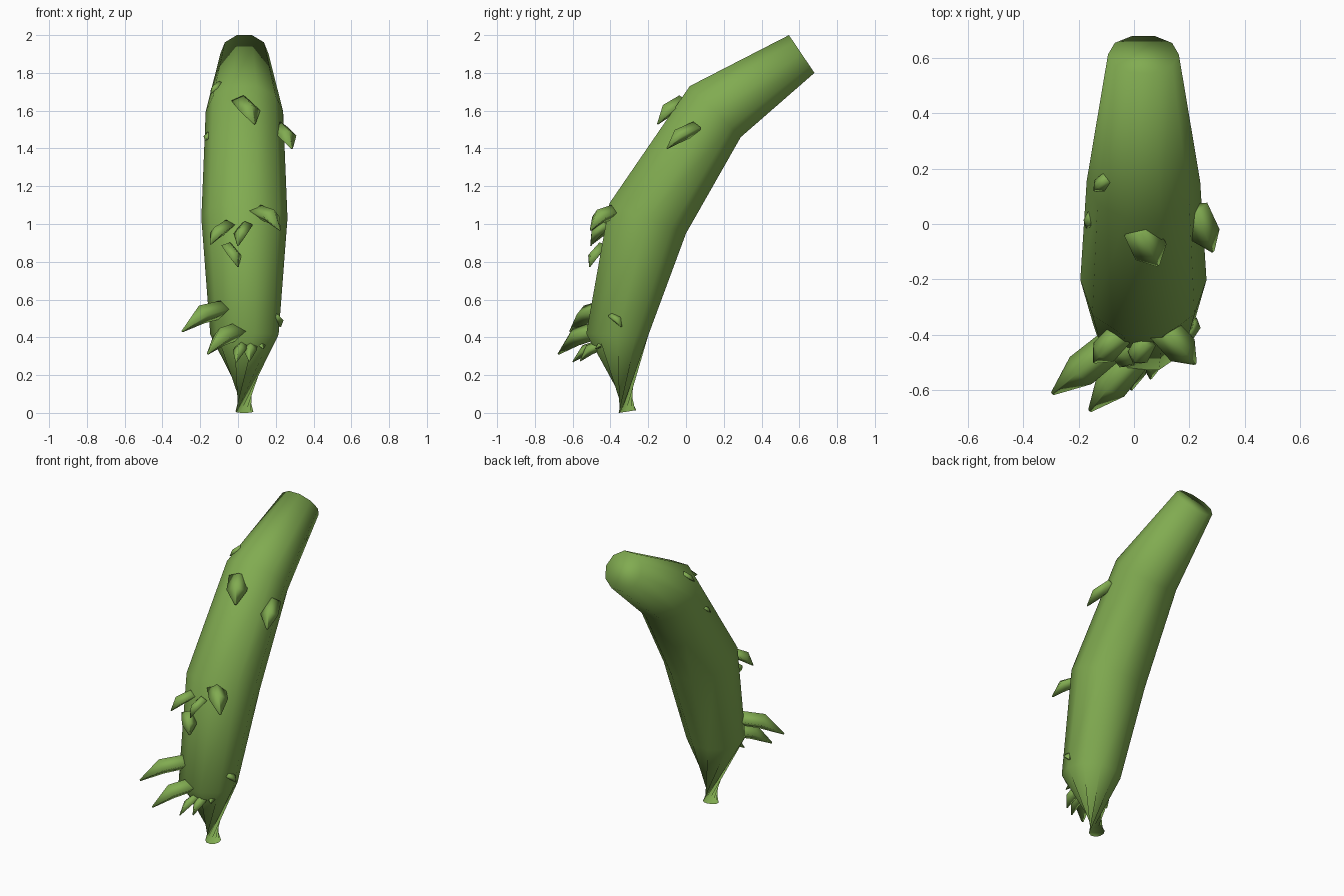
import bpy, bmesh, math
from mathutils import Vector

if "Cube" in bpy.data.objects:
    bpy.data.objects.remove(bpy.data.objects["Cube"])

green = bpy.data.materials.new("leaf green")
green.diffuse_color = (0.22, 0.41, 0.082, 1)
green.use_nodes = True
green.node_tree.nodes["Principled BSDF"].inputs["Base Color"].default_value = green.diffuse_color
CX = 0.034
SIDES = 10


def finish(name, bm):
    bmesh.ops.recalc_face_normals(bm, faces=bm.faces[:])
    me = bpy.data.meshes.new(name)
    bm.to_mesh(me)
    bm.free()
    for p in me.polygons:
        p.use_smooth = True
    me.materials.append(green)
    ob = bpy.data.objects.new(name, me)
    bpy.context.collection.objects.link(ob)
    return ob


def bridge(bm, a, b):
    n = len(a)
    for i in range(n):
        j = (i + 1) % n
        bm.faces.new((a[i], a[j], b[j], b[i]))


# Stalk: rings given by front (y, z), back (y, z), half width, twist
# the last ring is twisted so the skin pinches into a neck above the foot
rings = [
    ((0.545, 2.0), (0.68, 1.80), 0.128, 0),
    ((0.02, 1.73), (0.29, 1.46), 0.205, 0),
    ((-0.405, 1.11), (0.0, 0.95), 0.228, 0),
    ((-0.528, 0.42), (-0.2, 0.41), 0.181, 0),
    ((-0.355, 0.0), (-0.265, 0.014), 0.048, 154),
]
bm = bmesh.new()
loops = []
for front, back, half, twist in rings:
    f, b = Vector((0, *front)), Vector((0, *back))
    mid, arm = (f + b) / 2, (f - b) / 2 / math.cos(math.pi / SIDES)
    loop = []
    for i in range(SIDES):
        a = math.radians(18 + 36 * i + twist) + math.pi / 2
        loop.append(bm.verts.new(mid + arm * math.sin(a) + Vector((CX + half * math.cos(a), 0, 0))))
    loops.append(loop)
for a, b in zip(loops, loops[1:]):
    bridge(bm, a, b)
bm.faces.new(loops[0])
bm.faces.new(loops[-1])
finish("stalk", bm)


# Thorns: four-sided, drooping, tapering from a sunk base to a point
def thorn(name, base, tip, width, lift=0.03, thick=0.7):
    base, tip = Vector(base), Vector(tip)
    d = (tip - base).normalized()
    side = d.cross(Vector((0, 0, 1))).normalized()
    up = side.cross(d)
    bm = bmesh.new()
    prev = None
    for t, s in ((-0.12, 0.85), (0.5, 0.9), (1.0, 0.1)):
        c = base.lerp(tip, t)
        if t == 0.5:
            c += up * lift
        ring = [bm.verts.new(c + side * u * width * s / 2 + up * v * width * s * thick / 2)
                for u, v in ((1, 0), (0, 1), (-1, 0), (0, -1))]
        if prev:
            bridge(bm, prev, ring)
        else:
            bm.faces.new(ring)
        prev = ring
    bm.faces.new(prev)
    finish(name, bm)


thorns = [
    # large lower thorns
    ((-0.07, -0.43, 0.545), (-0.295, -0.613, 0.432), 0.14, 0.035, 0.8),
    ((0.01, -0.47, 0.43), (-0.16, -0.675, 0.313), 0.14, 0.035, 0.8),
    # small thorns near the pinch
    ((0.03, -0.45, 0.36), (-0.01, -0.60, 0.27), 0.08, 0.02, 0.8),
    ((0.07, -0.44, 0.36), (0.06, -0.56, 0.275), 0.08, 0.02, 0.8),
    ((0.10, -0.40, 0.37), (0.135, -0.48, 0.34), 0.07, 0.015, 0.7),
    ((0.195, -0.39, 0.51), (0.225, -0.34, 0.455), 0.07, 0.01, 0.7),
    # middle cluster
    ((-0.06, -0.41, 0.985), (-0.145, -0.50, 0.893), 0.11, 0.02, 0.7),
    ((0.04, -0.43, 0.985), (0.0, -0.505, 0.885), 0.09, 0.02, 0.7),
    ((-0.05, -0.45, 0.875), (0.0, -0.51, 0.773), 0.10, 0.015, 0.6),
    ((0.11, -0.385, 1.06), (0.222, -0.505, 0.968), 0.13, 0.03, 0.7),
    # upper thorns
    ((0.025, -0.03, 1.64), (0.087, -0.15, 1.53), 0.14, 0.02, 0.6),
    ((0.225, 0.04, 1.50), (0.285, -0.10, 1.40), 0.12, 0.02, 0.7),
    # barely emerging thorns on the left
    ((-0.10, 0.16, 1.74), (-0.145, 0.12, 1.69), 0.06, 0.005, 0.6),
    ((-0.15, 0.03, 1.48), (-0.172, -0.015, 1.44), 0.05, 0.005, 0.6),
]
for i, (base, tip, w, lift, thick) in enumerate(thorns, 1):
    thorn(f"thorn_{i:02d}", base, tip, w, lift, thick)
